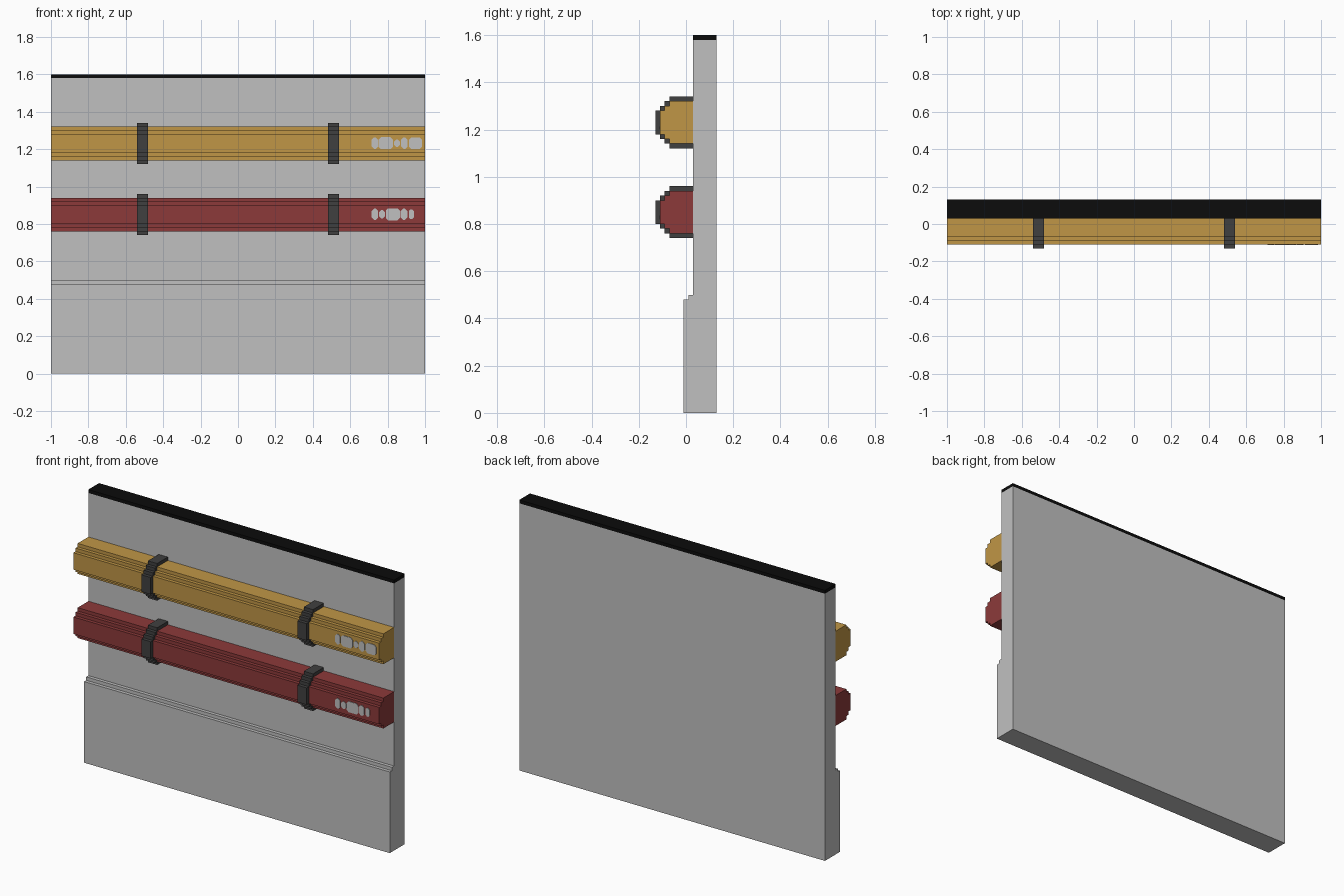
import bpy
import bmesh
from mathutils import Vector

if "Cube" in bpy.data.objects:
    bpy.data.objects.remove(bpy.data.objects["Cube"], do_unlink=True)


def material(name, rgb):
    mat = bpy.data.materials.new(name)
    mat.use_nodes = True
    mat.diffuse_color = (*rgb, 1)
    mat.node_tree.nodes["Principled BSDF"].inputs["Base Color"].default_value = (*rgb, 1)
    return mat


GREY = material("wall grey", (0.527, 0.527, 0.527))
BLACK = material("cap black", (0.0035, 0.0035, 0.0035))
YELLOW = material("pipe yellow", (0.527, 0.305, 0.061))
RED = material("pipe red", (0.262, 0.042, 0.042))
DARK = material("strap dark grey", (0.051, 0.051, 0.051))


def extrude(name, outlines, direction, mat):
    """Extrude one or more flat outlines along a direction into one object."""
    bm = bmesh.new()
    for points in outlines:
        face = bm.faces.new([bm.verts.new(p) for p in points])
        new = bmesh.ops.extrude_face_region(bm, geom=[face], use_keep_orig=True)["geom"]
        bmesh.ops.translate(bm, vec=Vector(direction),
                            verts=[v for v in new if isinstance(v, bmesh.types.BMVert)])
    bmesh.ops.recalc_face_normals(bm, faces=bm.faces[:])
    mesh = bpy.data.meshes.new(name)
    bm.to_mesh(mesh)
    bm.free()
    mesh.materials.append(mat)
    obj = bpy.data.objects.new(name, mesh)
    bpy.context.collection.objects.link(obj)
    return obj


def along_x(name, yz, x0, x1, mat):
    return extrude(name, [[(x0, y, z) for y, z in yz]], (x1 - x0, 0, 0), mat)


FRONT, BACK = 0.03, 0.13


def stepped(z, grow=0.0):
    """Stepped half-round section, from the wall over the front and back to it."""
    g = grow
    upper = [(FRONT, 0.09 + g), (-0.07, 0.09 + g), (-0.07, 0.07 + g), (-0.09, 0.07 + g),
             (-0.09, 0.05 + g), (-0.11, 0.05 + g)]
    if grow:  # the strap stands one more step in front of the pipe
        upper += [(-0.11, 0.05), (-0.13, 0.05)]
        upper = [(FRONT, 0.11), (-0.07, 0.11), (-0.07, 0.09), (-0.09, 0.09),
                 (-0.09, 0.07), (-0.11, 0.07), (-0.11, 0.05), (-0.13, 0.05)]
    return [(y, z + h) for y, h in upper] + [(y, z - h) for y, h in reversed(upper)]


def mark(x0, x1, z, half):
    """Octagonal outline lying on the front of a pipe."""
    c = min(0.012, (x1 - x0) * 0.35)
    xz = [(x0 + c, -half), (x1 - c, -half), (x1, c - half), (x1, half - c),
          (x1 - c, half), (x0 + c, half), (x0, half - c), (x0, c - half)]
    return [(x, -0.11, z + h) for x, h in xz]


# Wall with stepped plinth, and its cap
along_x("wall", [(BACK, 0), (-0.01, 0), (-0.01, 0.48), (0.01, 0.48), (0.01, 0.50),
                 (FRONT, 0.50), (FRONT, 1.58), (BACK, 1.58)], -1, 1, GREY)
along_x("wall_cap", [(BACK, 1.58), (FRONT, 1.58), (FRONT, 1.60), (BACK, 1.60)], -1, 1, BLACK)

# Pipes, each with two straps and a row of pale marks (x start, x end, half height)
pipes = [
    ("yellow", 1.23, YELLOW, [(0.715, 0.748, 0.03), (0.752, 0.828, 0.032), (0.834, 0.866, 0.02),
                              (0.872, 0.907, 0.03), (0.915, 0.983, 0.031)]),
    ("red", 0.85, RED, [(0.715, 0.748, 0.03), (0.754, 0.786, 0.022), (0.79, 0.866, 0.032),
                        (0.87, 0.905, 0.03), (0.913, 0.94, 0.026)]),
]
for label, z, mat, marks in pipes:
    along_x(label + "_pipe", stepped(z), -1, 1, mat)
    section = stepped(z, 0.02) + stepped(z)[::-1]
    for side, x in (("right", -0.51), ("left", 0.51)):
        along_x(f"{label}_strap_{side}", section, x - 0.03, x + 0.03, DARK)
    extrude(label + "_pipe_marks", [mark(a, b, z + 0.002, h) for a, b, h in marks],
            (0, -0.003, 0), GREY)
